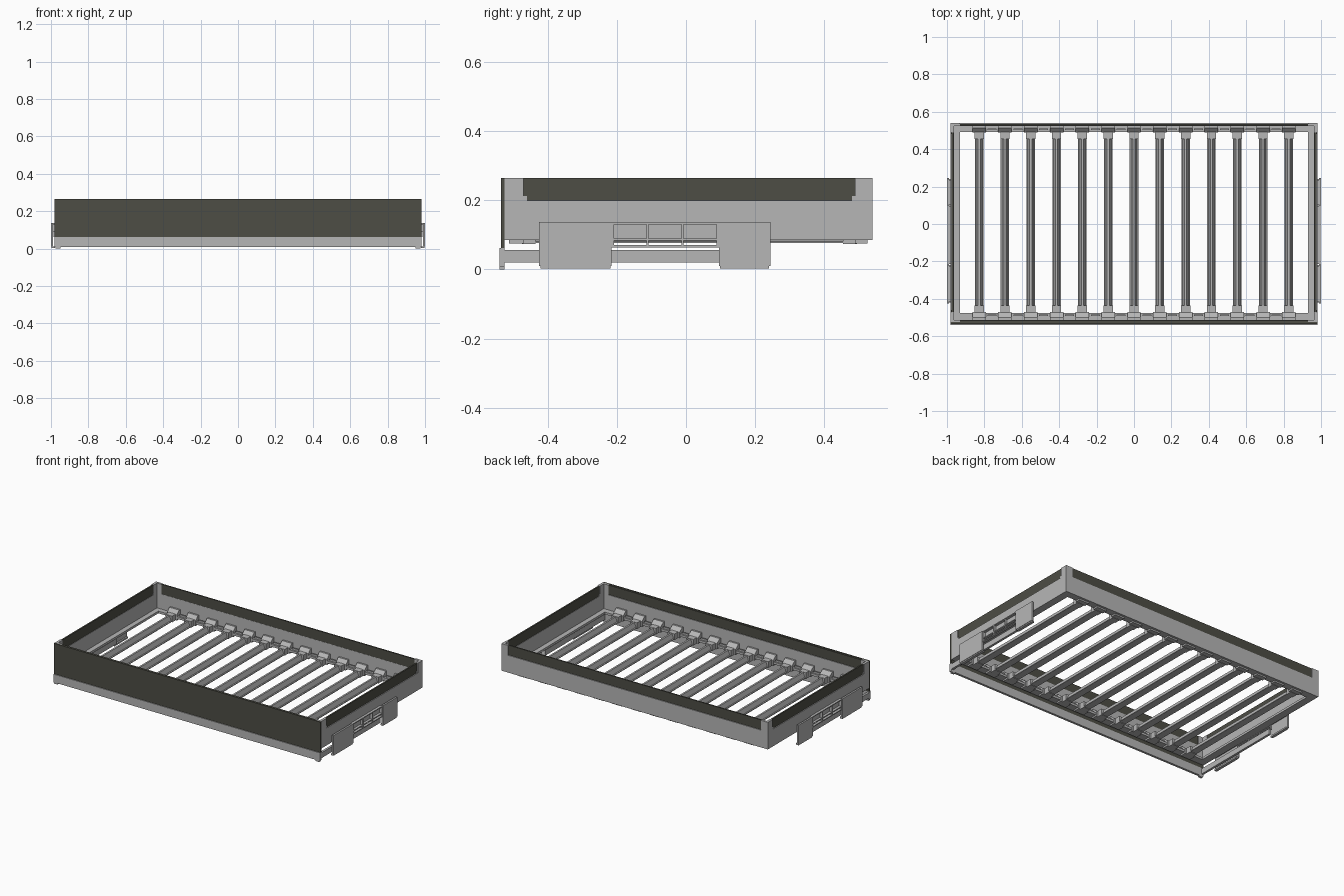
import bpy
import bmesh

if "Cube" in bpy.data.objects:
    bpy.data.objects.remove(bpy.data.objects["Cube"], do_unlink=True)


def make_material(name, rgb):
    mat = bpy.data.materials.new(name)
    mat.use_nodes = True
    mat.diffuse_color = (*rgb, 1)
    mat.node_tree.nodes["Principled BSDF"].inputs["Base Color"].default_value = (*rgb, 1)
    return mat


GREY = make_material("light grey", (0.47, 0.47, 0.47))
DARK = make_material("dark olive grey", (0.075, 0.075, 0.06))


def finish(bm, name, mat):
    bmesh.ops.recalc_face_normals(bm, faces=bm.faces)
    mesh = bpy.data.meshes.new(name)
    bm.to_mesh(mesh)
    bm.free()
    mesh.materials.append(mat)
    obj = bpy.data.objects.new(name, mesh)
    bpy.context.collection.objects.link(obj)
    return obj


def add_box(bm, x, y, z):
    """Add a box given its (low, high) range on each axis."""
    verts = bmesh.ops.create_cube(bm, size=1)["verts"]
    for v in verts:
        for i, (lo, hi) in enumerate((x, y, z)):
            v.co[i] = lo if v.co[i] < 0 else hi


def box(name, mat, x, y, z):
    bm = bmesh.new()
    add_box(bm, x, y, z)
    return finish(bm, name, mat)


def mirrored_range(side, lo, hi):
    return tuple(sorted((side * lo, side * hi)))


def add_prism(bm, profile, lo, hi, place):
    """Extrude a closed profile between two stations."""
    ends = [[bm.verts.new(place(t, *p)) for p in profile] for t in (lo, hi)]
    n = len(profile)
    for ring in ends:
        bm.faces.new(ring)
    for i in range(n):
        j = (i + 1) % n
        bm.faces.new((ends[0][i], ends[0][j], ends[1][j], ends[1][i]))


FLOOR, SILL, TOP = 0.085, 0.2, 0.265
FRONT, BACK, SIDE = -0.525, 0.54, 0.98

# Walls: grey lower boards with inset dark upper boards
box("back_wall", GREY, (-SIDE, SIDE), (0.525, BACK), (FLOOR, SILL))
box("back_upper_board", DARK, (-0.93, 0.93), (0.526, 0.535), (SILL, TOP))
box("front_inner_wall", GREY, (-SIDE, SIDE), (FRONT, -0.512), (FLOOR, SILL))
box("front_panel", DARK, (-SIDE, SIDE), (-0.535, FRONT), (0.062, TOP))
box("front_upper_board", DARK, (-0.93, 0.93), (FRONT, -0.516), (SILL, TOP - 0.002))
for s, side in ((1, "left"), (-1, "right")):
    box(side + "_wall", GREY, mirrored_range(s, 0.963, SIDE), (FRONT, BACK), (FLOOR, SILL))
    box(side + "_upper_board", DARK, mirrored_range(s, 0.965, 0.975), (-0.47, 0.49), (SILL, TOP))

    # Corner posts, each an L of two thin plates with a small foot
    for end, y_out, y_in, y_thin in (("front", FRONT, -0.47, -0.512), ("back", BACK, 0.49, 0.525)):
        bm = bmesh.new()
        add_box(bm, mirrored_range(s, 0.963, SIDE), sorted((y_out, y_in)), (SILL, TOP))
        add_box(bm, mirrored_range(s, 0.93, 0.963), sorted((y_out, y_thin)), (SILL, TOP))
        toe = y_in + (0.01 if end == "front" else -0.01)
        add_box(bm, mirrored_range(s, 0.963, 0.978), sorted((y_in, toe)), (SILL, SILL + 0.012))
        finish(bm, f"{side}_{end}_post", GREY)

# Floor ledge round the opening
bm = bmesh.new()
for s in (-1, 1):
    add_box(bm, mirrored_range(s, 0.93, 0.963), (-0.512, 0.525), (FLOOR, 0.1))
add_box(bm, (-0.93, 0.93), (0.492, 0.525), (FLOOR, 0.1))
add_box(bm, (-0.93, 0.93), (-0.512, -0.475), (FLOOR, 0.1))
finish(bm, "floor_ledge", GREY)

# Slats with flanges, sloped flanks and a narrow crown
slat_profile = [(-0.023, 0.076), (0.023, 0.076), (0.023, 0.081), (0.017, 0.083),
                (0.006, 0.112), (-0.006, 0.112), (-0.017, 0.083), (-0.023, 0.081)]
slat_xs = [i * 0.138 for i in range(-6, 7)]
for number, cx in enumerate(slat_xs, 1):
    bm = bmesh.new()
    add_prism(bm, slat_profile, -0.48, 0.5, lambda t, u, w: (cx + u, t, w))
    finish(bm, f"floor_slat_{number}", GREY)

# Brackets: a collar round each slat end and a wider tapered head at the wall
bm = bmesh.new()
for cx in slat_xs:
    for s, near, wall in ((1, 0.455, 0.525), (-1, 0.435, 0.512)):
        add_box(bm, (cx - 0.025, cx + 0.025), mirrored_range(s, near, near + 0.04), (0.073, 0.114))
        head = [(near + 0.035, 0.075), (wall, 0.075), (wall, 0.135), (wall - 0.012, 0.135),
                (near + 0.035, 0.112)]
        add_prism(bm, head, cx - 0.036, cx + 0.036, lambda t, u, w: (t, s * u, w))
finish(bm, "slat_brackets", GREY)

# Low ribs on the ledge between the brackets
bm = bmesh.new()
for left_x, right_x in zip(slat_xs, slat_xs[1:]):
    for y in ((0.503, 0.511), (-0.492, -0.484)):
        add_box(bm, (left_x + 0.045, right_x - 0.045), y, (0.1, 0.112))
finish(bm, "ledge_ribs", GREY)

# Front lower rail with small corner feet
box("front_lower_rail", GREY, (-SIDE, SIDE), (-0.54, FRONT), (0.008, 0.062))
for s, side in ((1, "left"), (-1, "right")):
    box(side + "_corner_foot", GREY, mirrored_range(s, 0.95, 0.975), (-0.54, FRONT), (0, 0.008))

    # Side rail joining the front rail to the side plates
    box(side + "_lower_rail", GREY, mirrored_range(s, 0.965, 0.98), (FRONT, 0.1), (0.02, 0.056))

    # Side plates, with rolled lower edges and mounting pads to the wall
    for name, lo, hi in (("front", -0.425, -0.215), ("back", 0.095, 0.245)):
        bm = bmesh.new()
        add_box(bm, mirrored_range(s, 0.988, 1.0), (lo, hi), (0.01, 0.138))
        add_box(bm, mirrored_range(s, 0.978, 0.997), (lo + 0.004, hi - 0.004), (0.002, 0.012))
        add_box(bm, mirrored_range(s, 0.978, 0.99), (lo + 0.01, hi - 0.01), (0.09, 0.13))
        finish(bm, f"{side}_{name}_plate", GREY)

    # Open lattice between the plates
    bm = bmesh.new()
    for z in (0.067, 0.087, 0.133):
        add_box(bm, mirrored_range(s, 0.98, 0.997), (-0.215, 0.095), (z - 0.003, z + 0.003))
    for y in (-0.212, -0.112, -0.01, 0.092):
        add_box(bm, mirrored_range(s, 0.98, 0.998), (y - 0.003, y + 0.003), (0.064, 0.136))
    finish(bm, side + "_lattice", GREY)
